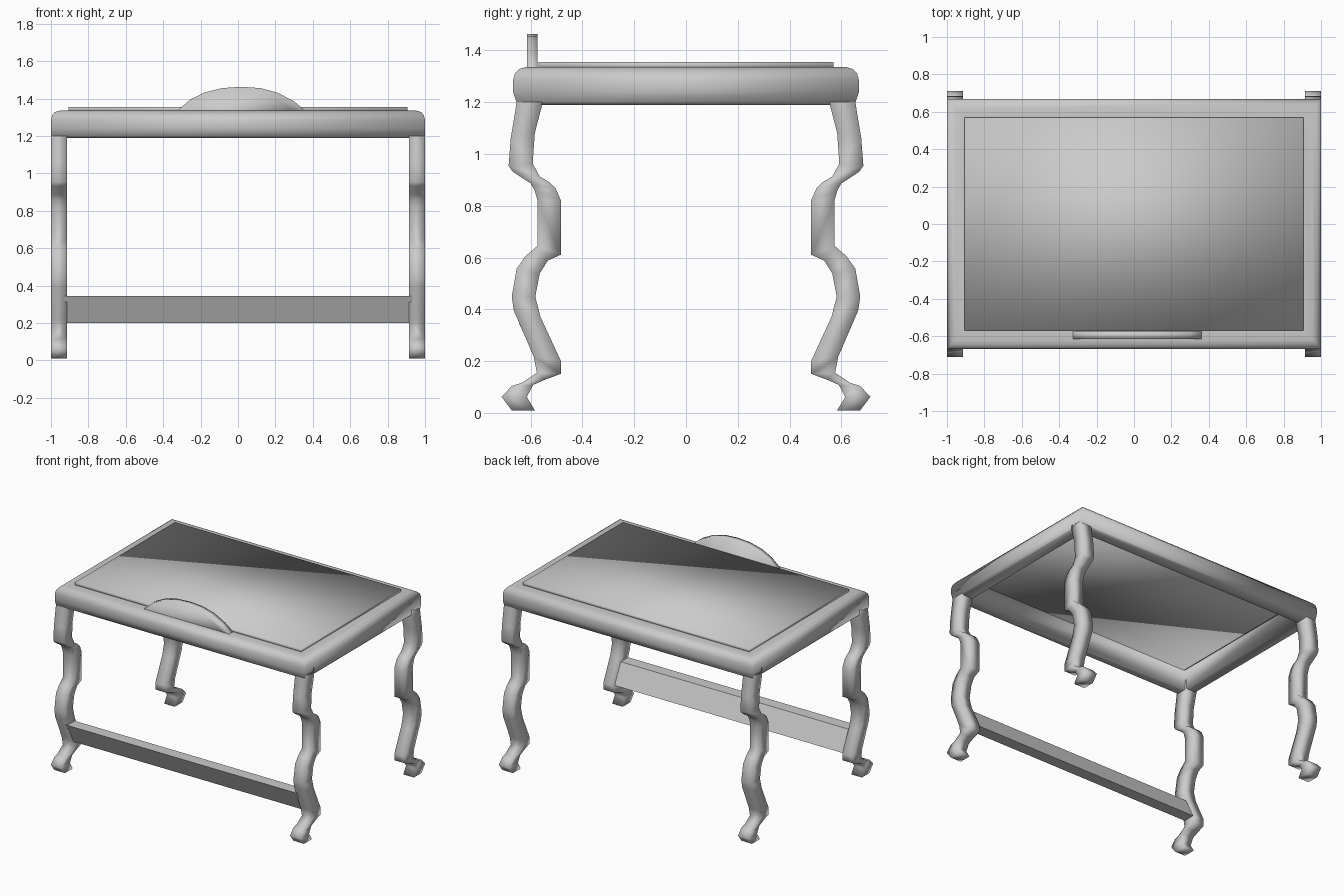
import bpy, bmesh

if "Cube" in bpy.data.objects:
    bpy.data.objects.remove(bpy.data.objects["Cube"])


def make(name, verts, faces, angle):
    mesh = bpy.data.meshes.new(name)
    mesh.from_pydata(verts, [], faces)
    bm = bmesh.new()
    bm.from_mesh(mesh)
    bmesh.ops.recalc_face_normals(bm, faces=bm.faces)
    bm.to_mesh(mesh)
    bm.free()
    ob = bpy.data.objects.new(name, mesh)
    bpy.context.collection.objects.link(ob)
    bpy.ops.object.select_all(action='DESELECT')
    ob.select_set(True)
    bpy.context.view_layer.objects.active = ob
    bpy.ops.object.shade_smooth_by_angle(angle=angle)
    return ob


def loft(name, rings, cap_start=True, angle=3.14):
    """Skin equal-sized rings and cap the ends."""
    n, m = len(rings[0]), len(rings)
    verts = [v for r in rings for v in r]
    faces = []
    for i in range(m - 1):
        a, b = i * n, (i + 1) * n
        faces += [(a + k, a + (k + 1) % n, b + (k + 1) % n, b + k) for k in range(n)]
    faces.append(tuple(range((m - 1) * n, m * n)))
    if cap_start:
        faces.append(tuple(range(n)))
    return make(name, verts, faces, angle)


def rect(x, y, z):
    return [(-x, -y, z), (x, -y, z), (x, y, z), (-x, y, z)]


# hollow table top: lip underneath, rounded outer edge, closed top
top_profile = [(.915, .57, 1.335), (.915, .57, 1.19), (.99, .645, 1.19), (1, .655, 1.2),
               (1, .668, 1.24), (1, .668, 1.285), (.994, .661, 1.31), (.98, .645, 1.328),
               (.955, .62, 1.335), (.905, .57, 1.335)]
loft("top_frame", [rect(*p) for p in top_profile], cap_start=False)

# raised table top panel
loft("top_panel", [rect(.905, .57, 1.33), rect(.905, .57, 1.355)])

# curved legs: outer (y, z) and inner (y, z) edge of each section
leg_profile = [
    (.65, 1.26, .556, 1.26), (.654, 1.2, .556, 1.188), (.677, 1.06, .584, 1.08),
    (.685, .955, .592, .963), (.67, .932, .565, .913), (.60, .886, .526, .89),
    (.585, .86, .503, .866), (.573, .82, .483, .82), (.573, .646, .483, .611),
    (.62, .605, .534, .588), (.654, .557, .565, .538), (.673, .449, .582, .449),
    (.665, .395, .562, .371), (.588, .217, .483, .2), (.576, .155, .483, .151),
    (.634, .116, .545, .128), (.673, .104, .59, .108), (.712, .062, .615, .062),
    (.673, .01, .584, .01)]
for end, sy in (("front", -1), ("back", 1)):
    for side, sx in (("left", -1), ("right", 1)):
        rings = [[(sx * .915, sy * yo, zo), (sx, sy * yo, zo),
                  (sx, sy * yi, zi), (sx * .915, sy * yi, zi)]
                 for yo, zo, yi, zi in leg_profile]
        loft(f"{end}_{side}_leg", rings)

# slanted front stretcher following the leg slope
loft("front_stretcher", [[(x, -.645, .345), (x, -.56, .345), (x, -.49, .2), (x, -.575, .2)]
                         for x in (-.93, .93)], angle=.7)

# arched crest on the front rail
arch = [(-.325, 1.3), (-.325, 1.335), (-.255, 1.395), (-.18, 1.432), (-.085, 1.456), (.017, 1.463),
        (.12, 1.456), (.21, 1.432), (.30, 1.385), (.36, 1.335), (.36, 1.3)]
loft("crest", [[(x, y, z) for x, z in arch] for y in (-.615, -.573)])
